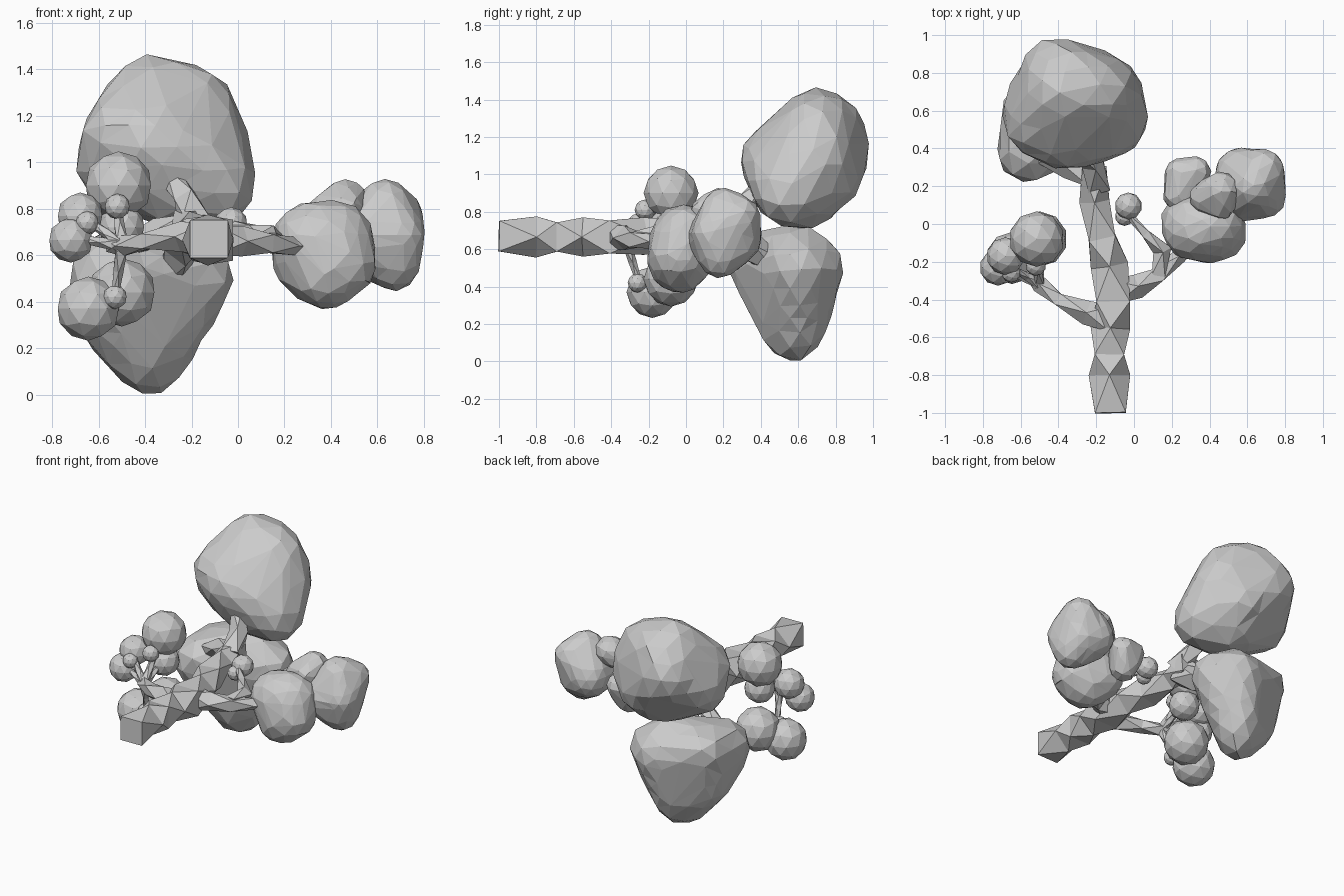
import bpy, bmesh, math
from mathutils import Vector
from mathutils.bvhtree import BVHTree

if "Cube" in bpy.data.objects:
    bpy.data.objects.remove(bpy.data.objects["Cube"], do_unlink=True)

grey = bpy.data.materials.new("plain_grey")
grey.use_nodes = True
colour = (0.6, 0.6, 0.6, 1)
grey.diffuse_color = colour
grey.node_tree.nodes["Principled BSDF"].inputs["Base Color"].default_value = colour


def finish(name, bm):
    bmesh.ops.recalc_face_normals(bm, faces=bm.faces)
    mesh = bpy.data.meshes.new(name)
    bm.to_mesh(mesh)
    bm.free()
    mesh.materials.append(grey)
    obj = bpy.data.objects.new(name, mesh)
    bpy.context.collection.objects.link(obj)
    return obj


def limb(name, *stations):
    """Four-sided tapering tube; each ring turns an eighth, giving triangular facets."""
    bm = bmesh.new()
    points = [Vector(s[:3]) for s in stations]
    rings = []
    for i, p in enumerate(points):
        along = (points[min(i + 1, len(points) - 1)] - points[max(i - 1, 0)]).normalized()
        guide = Vector((0, 0, 1)) if abs(along.z) < 0.8 else Vector((1, 0, 0))
        side = along.cross(guide).normalized()
        up = side.cross(along)
        turn = math.pi / 4 * (i + 1)
        angles = [turn + k * math.pi / 2 for k in range(4)]
        rings.append([bm.verts.new(p + stations[i][3] * (side * math.cos(a) + up * math.sin(a)))
                      for a in angles])
    for a, b in zip(rings, rings[1:]):
        for k in range(4):
            n = (k + 1) % 4
            bm.faces.new((a[k], a[n], b[k]))
            bm.faces.new((a[n], b[n], b[k]))
    bm.faces.new(rings[0])
    bm.faces.new(rings[-1])
    return finish(name, bm)


def add_ball(bm, x, y, z, r):
    made = bmesh.ops.create_icosphere(bm, subdivisions=2, radius=r)
    bmesh.ops.translate(bm, verts=made["verts"], vec=(x, y, z))


def ball(name, spec):
    """Faceted round leaf ball."""
    bm = bmesh.new()
    add_ball(bm, *spec)
    return finish(name, bm)


def clump(name, lobes, keep=0.55):
    """Chunky foliage: a sphere wrapped onto the skin around several lobes, then faceted."""
    skin = bmesh.new()
    for lobe in lobes:
        add_ball(skin, *lobe)
    corners = [v.co.copy() for v in skin.verts]
    skin.clear()
    for co in corners:
        skin.verts.new(co)
    bmesh.ops.convex_hull(skin, input=skin.verts)
    loose = [v for v in skin.verts if not v.link_faces]
    bmesh.ops.delete(skin, geom=loose, context="VERTS")
    tree = BVHTree.FromBMesh(skin)
    centre = sum((v.co for v in skin.verts), Vector()) / len(skin.verts)
    skin.free()

    bm = bmesh.new()
    bmesh.ops.create_icosphere(bm, subdivisions=3, radius=1)
    for v in bm.verts:
        v.co = tree.ray_cast(centre + v.co * 3, -v.co)[0] or centre
    obj = finish(name, bm)
    facets = obj.modifiers.new("facets", "DECIMATE")
    facets.ratio = keep
    return obj


# Trunk and its continuation
limb("trunk", (-.125, -1, .67, .115), (-.13, -.8, .665, .11), (-.13, -.69, .665, .11),
     (-.125, -.55, .665, .105), (-.11, -.41, .665, .125), (-.13, -.22, .67, .1),
     (-.17, -.07, .685, .1), (-.21, .12, .71, .08), (-.21, .3, .73, .09))

# Branches inside the big clumps
limb("upper_branch", (-.19, .2, .73, .08), (-.22, .32, .84, .06), (-.3, .42, .95, .05))
limb("lower_branch", (-.2, .2, .7, .08), (-.24, .34, .62, .08), (-.3, .5, .5, .06))
limb("side_branch", (-.2, .24, .72, .08), (-.35, .3, .7, .06), (-.5, .36, .62, .05))

# Right hand branches
limb("right_branch", (-.11, -.36, .665, .09), (.02, -.33, .66, .065), (.13, -.27, .65, .055),
     (.24, -.17, .64, .04), (.36, -.06, .63, .03))
limb("right_twig", (.13, -.27, .66, .05), (.15, -.14, .68, .05), (.06, -.05, .71, .03),
     (-.03, .05, .73, .02))

# Left hand branches and twigs
limb("left_branch", (-.12, -.5, .67, .1), (-.25, -.47, .68, .065), (-.4, -.4, .66, .045),
     (-.5, -.32, .64, .045), (-.55, -.27, .64, .035))
for i, tip in enumerate([(-.52, -.16, .82), (-.63, -.24, .74), (-.68, -.24, .67),
                         (-.53, -.25, .42), (-.5, -.14, .71)]):
    start = Vector((-.5, -.32, .64))
    middle = start.lerp(Vector(tip), 0.5)
    limb(f"left_twig_{i + 1}", (*start, .035), (*middle, .022), (*tip, .02))

# Large foliage clumps
clump("upper_foliage",
      [(-.38, .7, 1.28, .19), (-.2, .7, 1.24, .19), (-.42, .82, 1.15, .18),
       (-.53, .6, 1, .18), (-.38, .47, 1.08, .19), (-.1, .55, .9, .19),
       (-.25, .64, .88, .18), (-.15, .7, 1.1, .2), (-.2, .48, 1, .17),
       (-.5, .52, 1.12, .18), (-.3, .52, .88, .15), (-.22, .78, .97, .16),
       (-.34, .77, 1.27, .17)])
clump("lower_foliage",
      [(-.4, .55, .13, .13), (-.34, .6, .1, .1), (-.17, .6, .5, .16), (-.4, .5, .2, .12),
       (-.34, .66, .17, .1), (-.28, .67, .5, .18), (-.3, .6, .58, .16),
       (-.56, .38, .53, .17), (-.62, .36, .48, .11), (-.52, .53, .3, .16),
       (-.58, .62, .58, .12)])
clump("right_foliage",
      [(.38, -.04, .53, .17), (.32, -.02, .66, .18), (.42, 0, .67, .17),
       (.44, -.04, .57, .165), (.3, .02, .58, .16)])
clump("far_right_foliage",
      [(.69, .29, .78, .11), (.63, .2, .81, .12), (.67, .18, .56, .12),
       (.56, .27, .66, .14), (.7, .14, .68, .11), (.52, .1, .66, .1), (.66, .28, .62, .1)])
clump("back_bump", [(.24, .27, .66, .08), (.33, .28, .66, .08), (.24, .15, .65, .09),
                    (.28, .23, .56, .09)], .3)
clump("top_bump", [(.38, .14, .78, .09), (.46, .18, .83, .1), (.46, .1, .8, .08)], .3)

# Small leaf balls
balls = [(-.515, -.08, .9, .147), (-.68, -.17, .77, .1), (-.72, -.23, .665, .097),
         (-.5, -.1, .72, .1), (-.645, -.18, .37, .138), (-.5, -.08, .44, .147),
         (-.53, -.26, .42, .052), (-.52, -.22, .81, .055), (-.65, -.26, .74, .05),
         (-.03, .095, .735, .072), (-.05, .04, .7, .05)]
for i, spec in enumerate(balls):
    ball(f"leaf_ball_{i + 1}", spec)
